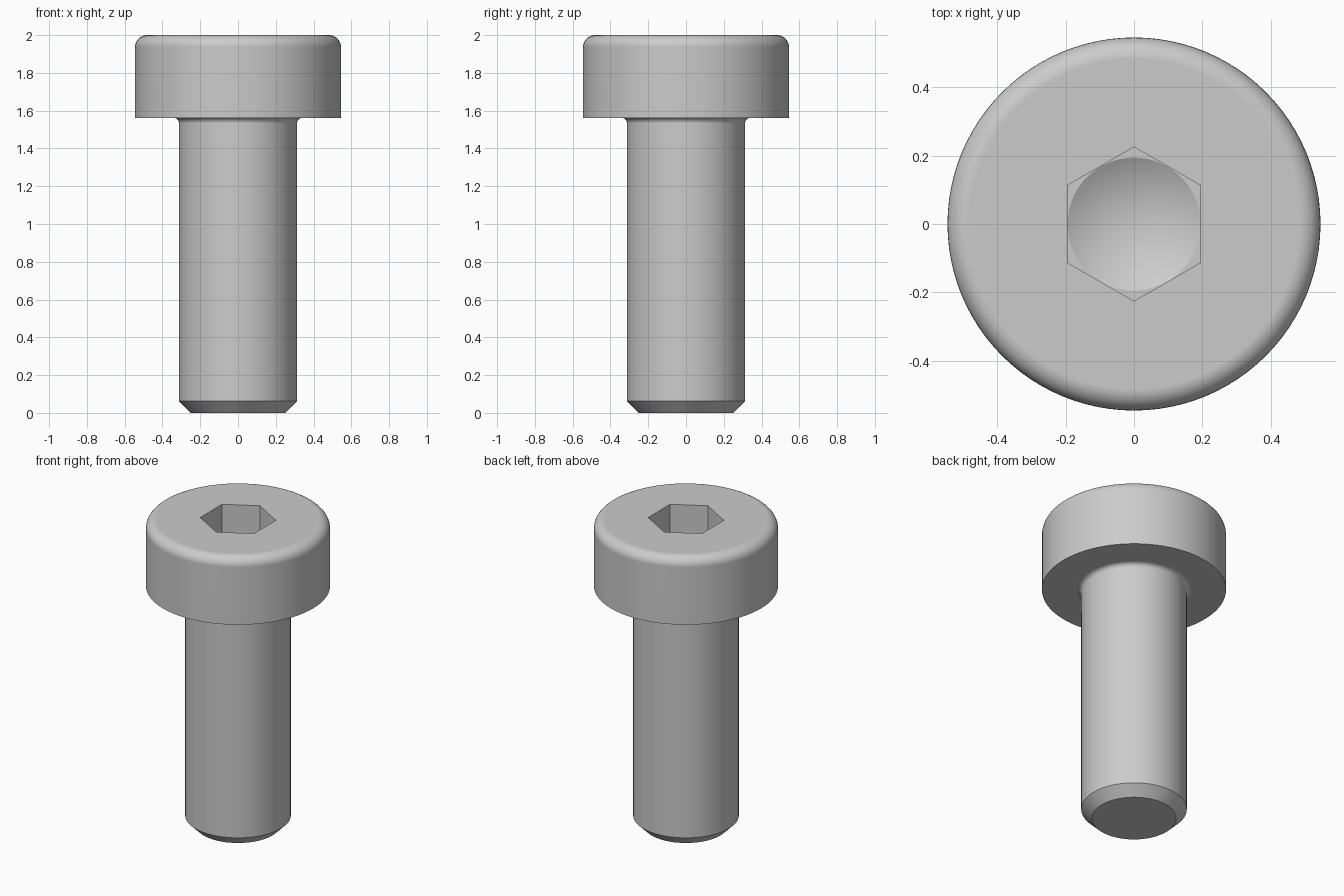
import bpy
import bmesh
from math import cos, sin, pi, radians, tan

if "Cube" in bpy.data.objects:
    bpy.data.objects.remove(bpy.data.objects["Cube"])

# Main dimensions
SHAFT_R, HEAD_R, TIP_R = 0.3125, 0.545, 0.25
TOP, HEAD_BASE, CHAMFER = 2.0, 1.5625, 0.0625
HEAD_ROUND, NECK_ROUND = 0.0625, 0.03
SOCKET_R, SOCKET_FLOOR = 0.195, 1.64
SEGMENTS = 96

steel = bpy.data.materials.new("steel_grey")
steel.use_nodes = True
colour = (0.6, 0.6, 0.6, 1)
steel.diffuse_color = colour
steel.node_tree.nodes["Principled BSDF"].inputs["Base Color"].default_value = colour


def arc(cx, cz, r, start, end, steps=8):
    angles = [radians(start + (end - start) * i / steps) for i in range(steps + 1)]
    return [(cx + r * cos(a), cz + r * sin(a)) for a in angles]


def revolve(name, profile, segments, turn=0.0):
    """Spin a bottom-to-top (radius, z) profile about z and close its ends."""
    bm = bmesh.new()
    rings = []
    for r, z in profile:
        if r == 0:
            rings.append([bm.verts.new((0, 0, z))] * segments)
        else:
            angles = [turn + 2 * pi * i / segments for i in range(segments)]
            rings.append([bm.verts.new((r * cos(a), r * sin(a), z)) for a in angles])
    for low, high in zip(rings, rings[1:]):
        for i in range(segments):
            j = (i + 1) % segments
            corners = dict.fromkeys((low[i], low[j], high[j], high[i]))
            bm.faces.new(list(corners))
    for ring in (rings[0], rings[-1]):
        if ring[0] is not ring[1]:
            bm.faces.new(ring)
    bmesh.ops.recalc_face_normals(bm, faces=bm.faces)
    mesh = bpy.data.meshes.new(name)
    bm.to_mesh(mesh)
    bm.free()
    mesh.materials.append(steel)
    obj = bpy.data.objects.new(name, mesh)
    bpy.context.collection.objects.link(obj)
    return obj


# Chamfered shaft, neck fillet and rounded head in one turned profile
profile = [(TIP_R, 0), (SHAFT_R, CHAMFER)]
profile += arc(SHAFT_R + NECK_ROUND, HEAD_BASE - NECK_ROUND, NECK_ROUND, 180, 90)
profile += [(HEAD_R, HEAD_BASE)]
profile += arc(HEAD_R - HEAD_ROUND, TOP - HEAD_ROUND, HEAD_ROUND, 0, 90)
screw = revolve("cap_screw", profile, SEGMENTS)

# Hexagonal socket with a drilled conical bottom
hex_r = SOCKET_R / cos(pi / 6)
hex_cutter = revolve("hex_socket_cutter",
                     [(hex_r, SOCKET_FLOOR), (hex_r, TOP + 0.1)], 6, pi / 6)
drill_r = SOCKET_R - 0.001
drill_cutter = revolve("drill_point_cutter",
                       [(0, SOCKET_FLOOR - drill_r * tan(pi / 6)),
                        (drill_r, SOCKET_FLOOR), (drill_r, SOCKET_FLOOR + 0.1)], 64)

bpy.ops.object.select_all(action="DESELECT")
bpy.context.view_layer.objects.active = screw
screw.select_set(True)
for cutter in (hex_cutter, drill_cutter):
    cutter.hide_render = True
    cut = screw.modifiers.new("socket_cut", "BOOLEAN")
    cut.operation = "DIFFERENCE"
    cut.solver = "EXACT"
    cut.object = cutter
    bpy.ops.object.modifier_apply(modifier=cut.name)
    bpy.data.objects.remove(cutter)

# Smooth rounds, crisp edges, flat end faces
bpy.ops.object.shade_smooth_by_angle(angle=radians(30))
weighted = screw.modifiers.new("flat_face_normals", "WEIGHTED_NORMAL")
weighted.keep_sharp = True
